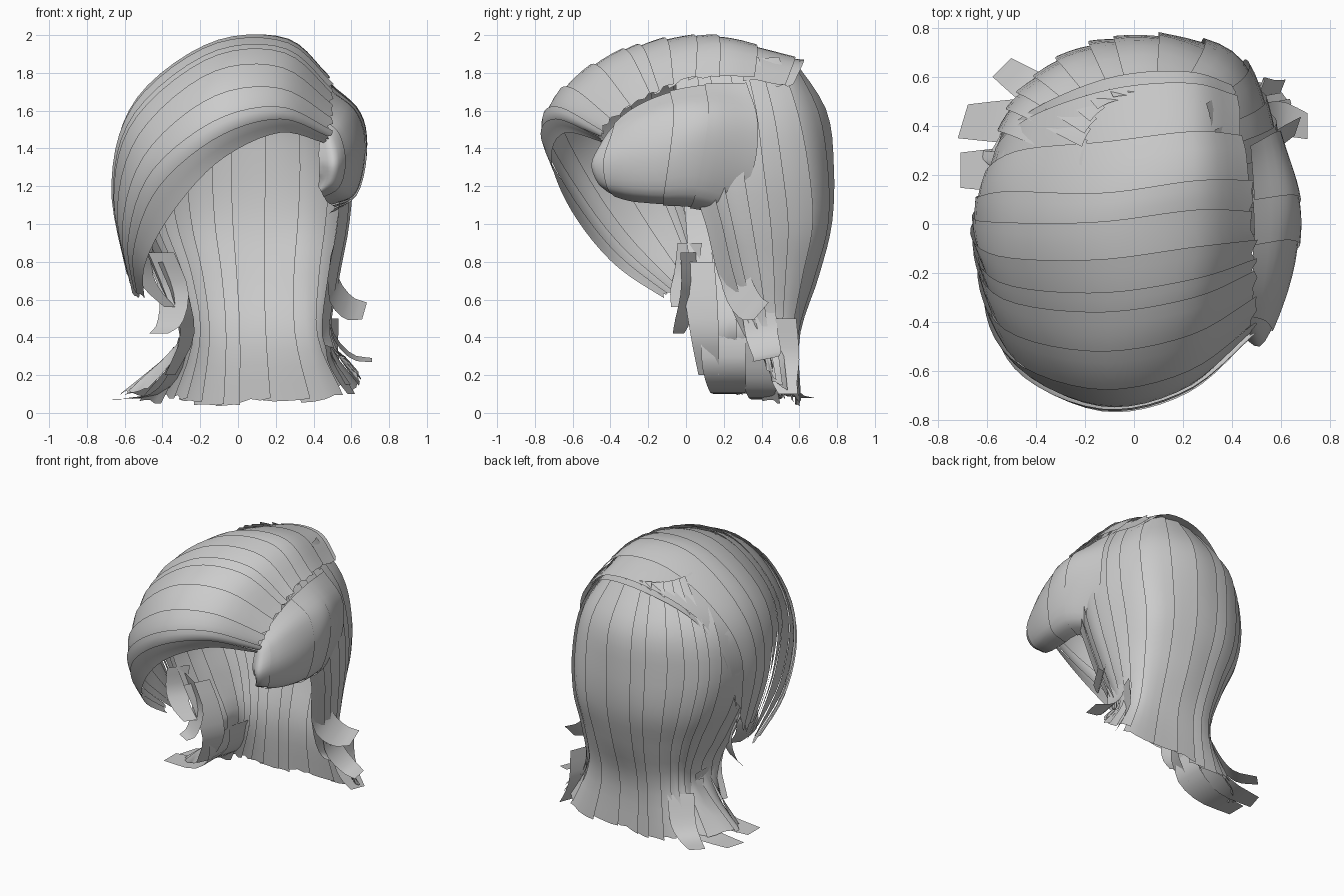
import bpy, random
from mathutils import Vector

random.seed(4)
CENTER = Vector((0, 0.05, 1.15))


def spline(pts, t):
    """Catmull-Rom point at t in 0..1"""
    n = len(pts) - 1
    f = min(max(t, 0), 1) * n
    i = min(int(f), n - 1)
    f -= i
    b, c = pts[i], pts[i + 1]
    a = pts[i - 1] if i else b * 2 - c
    d = pts[i + 2] if i + 2 <= n else c * 2 - b
    return 0.5 * (2 * b + (c - a) * f + (2 * a - 5 * b + 4 * c - d) * f ** 2
                  + (3 * b - a - 3 * c + d) * f ** 3)


def make(name, verts, faces):
    me = bpy.data.meshes.new(name)
    me.from_pydata(verts, [], faces)
    for p in me.polygons:
        p.use_smooth = True
    ob = bpy.data.objects.new(name, me)
    bpy.context.collection.objects.link(ob)
    return ob


def sheet(name, guides, strips, lift=0.012, rag=0.03, rag_top=0.0, overlap=0.35, rows=18, cols=4):
    """Hair surface through guide strands, cut into overlapping uneven locks"""
    guides = [[Vector(p) for p in g] for g in guides]

    def at(u, v):
        return spline([spline(g, u) for g in guides], v)

    widths = [random.uniform(0.5, 1.5) for _ in range(strips)]
    total = sum(widths)
    verts, faces, v0 = [], [], 0.0
    for k, width in enumerate(widths):
        base = len(verts)
        step = width / total
        v1 = min(v0 + step + overlap / strips, 1)
        rise = lift * random.uniform(0.5, 1.3)
        end = random.random() * rag
        ends = [1 - end - random.random() * rag * 0.4 for _ in range(cols + 1)]
        starts = [random.random() * rag_top for _ in range(cols + 1)]
        for r in range(rows + 1):
            for c in range(cols + 1):
                u = starts[c] + (ends[c] - starts[c]) * r / rows
                v = v0 + (v1 - v0) * c / cols
                e = 0.01
                p = at(u, v)
                n = (at(min(u + e, 1), v) - at(max(u - e, 0), v)).cross(
                    at(u, min(v + e, 1)) - at(u, max(v - e, 0))).normalized()
                if n.dot(p - CENTER) < 0:
                    n = -n
                verts.append(p + n * rise * (c / cols - 0.6))
        w = cols + 1
        for r in range(rows):
            for c in range(cols):
                i = base + r * w + c
                faces.append((i, i + 1, i + w + 1, i + w))
        v0 += step
    return make(name, verts, faces)


def lock(name, path, side, width, tip=0.6, rows=8):
    """Single loose hair card"""
    path, side = [Vector(p) for p in path], Vector(side).normalized()
    verts, faces = [], []
    for r in range(rows + 1):
        t = r / rows
        h = side * width * 0.5 * (1 - (1 - tip) * t ** 2)
        p = spline(path, t)
        verts += [p - h, p + h]
    for r in range(rows):
        i = 2 * r
        faces.append((i, i + 1, i + 3, i + 2))
    return make(name, verts, faces)


# Back curtain: (x, y) of each strand at shared heights, right edge round to left edge
levels = [1.88, 1.6, 1.3, 1.0, 0.72, 0.4]
hem = [0.28, 0.16, 0.07, 0.03, 0.0, 0.03, 0.07, 0.12]
back = [
    [(.36, -.05), (.5, -.05), (.55, 0), (.54, .1), (.49, .17), (.46, .31), (.56, .42)],
    [(.36, .2), (.54, .25), (.6, .28), (.58, .33), (.53, .38), (.49, .43), (.66, .47)],
    [(.28, .5), (.42, .6), (.45, .66), (.43, .68), (.4, .62), (.4, .56), (.52, .58)],
    [(.1, .55), (.12, .73), (.12, .77), (.12, .76), (.12, .69), (.13, .59), (.15, .6)],
    [(-.1, .5), (-.2, .68), (-.22, .72), (-.2, .72), (-.15, .65), (-.12, .57), (-.15, .59)],
    [(-.2, .35), (-.43, .48), (-.49, .51), (-.44, .53), (-.33, .5), (-.27, .45), (-.42, .52)],
    [(-.2, .1), (-.52, .2), (-.58, .22), (-.53, .25), (-.4, .25), (-.29, .25), (-.64, .28)],
    [(-.2, -.1), (-.53, -.05), (-.58, -.03), (-.53, 0), (-.42, .02), (-.3, .06), (-.48, .18)],
]
back = [[(x, y, z) for (x, y), z in zip(g, levels + [h])] for g, h in zip(back, hem)]
sheet("back_hair", back, 18, lift=0.022, rag=0.025, rows=24)

# Swept fringe and crown: strands run from the right parting to the left tip
fringe = [
    [(.48, -.42, 1.42), (.22, -.65, 1.48), (-.1, -.72, 1.33), (-.35, -.61, 1.06), (-.5, -.38, .78), (-.5, -.05, .56)],
    [(.5, -.44, 1.48), (.22, -.68, 1.6), (-.12, -.76, 1.52), (-.45, -.62, 1.25), (-.57, -.36, .9), (-.53, 0, .58)],
    [(.51, -.34, 1.58), (.22, -.53, 1.77), (-.15, -.6, 1.73), (-.5, -.5, 1.42), (-.62, -.27, 1.02), (-.55, .04, .62)],
    [(.51, -.18, 1.67), (.24, -.3, 1.9), (-.15, -.36, 1.87), (-.54, -.3, 1.55), (-.65, -.1, 1.15), (-.56, .08, .65)],
    [(.5, 0, 1.75), (.25, 0, 1.97), (-.15, -.05, 1.95), (-.54, -.05, 1.65), (-.66, 0, 1.22), (-.57, .12, .7)],
    [(.48, .25, 1.77), (.25, .25, 1.97), (-.12, .2, 1.94), (-.5, .2, 1.67), (-.63, .15, 1.32), (-.56, .15, .8)],
    [(.41, .56, 1.72), (.22, .62, 1.85), (-.08, .6, 1.83), (-.38, .48, 1.67), (-.54, .34, 1.38), (-.55, .2, .95)],
]
sheet("swept_fringe", fringe, 12, lift=0.022, rag=0.04, rag_top=0.02, rows=26)

# Rolled curl over the right ear
roll = [
    [(.48, .32, 1.75), (.59, .38, 1.55), (.6, .36, 1.3), (.55, .25, 1.1), (.48, .15, 1.05)],
    [(.49, .1, 1.74), (.64, .12, 1.6), (.68, .1, 1.42), (.63, .05, 1.16), (.5, .02, 1.08)],
    [(.49, -.12, 1.69), (.62, -.1, 1.58), (.67, -.12, 1.38), (.62, -.15, 1.16), (.48, -.15, 1.1)],
    [(.48, -.3, 1.6), (.57, -.3, 1.52), (.61, -.33, 1.35), (.57, -.33, 1.18), (.46, -.3, 1.12)],
    [(.47, -.42, 1.48), (.5, -.45, 1.43), (.52, -.5, 1.32), (.5, -.47, 1.22), (.44, -.42, 1.17)],
    [(.44, -.4, 1.45), (.43, -.42, 1.4), (.43, -.44, 1.32), (.43, -.42, 1.25), (.42, -.38, 1.2)],
]
sheet("side_roll", roll, 4, lift=0.01, rag=0.02, overlap=0.15, cols=7)

# Loose flicked ends on both sides
locks = [
    ([(.51, .22, .9), (.5, .27, .68), (.58, .34, .56), (.67, .4, .54)], (.2, .6, .7), .2),
    ([(.48, .38, .6), (.5, .4, .42), (.6, .43, .3), (.71, .4, .28)], (0, 1, .2), .18),
    ([(.5, .5, .5), (.5, .52, .3), (.55, .52, .18), (.6, .54, .1)], (.4, 1, 0), .18),
    ([(-.42, .02, .85), (-.34, .02, .65), (-.36, -.02, .48), (-.42, -.04, .42)], (1, -.6, 0), .19),
    ([(-.38, .06, .8), (-.3, .08, .6), (-.27, .1, .4), (-.36, .12, .2)], (.5, 1, 0), .2),
    ([(-.3, .2, .45), (-.3, .2, .25), (-.45, .22, .12), (-.71, .22, .1)], (0, 1, 0), .24),
    ([(-.28, .36, .4), (-.34, .4, .2), (-.46, .42, .09), (-.7, .42, .07)], (.3, 1, 0), .24),
    ([(-.28, .46, .35), (-.34, .52, .18), (-.42, .56, .1), (-.54, .64, .08)], (.7, .7, 0), .18),
    ([(-.5, .02, .9), (-.5, .0, .75), (-.45, -.03, .65), (-.36, -.04, .56)], (.6, .8, 0), .16),
]
for i, (path, side, width) in enumerate(locks):
    lock(f"loose_lock_{i + 1}", path, side, width)
